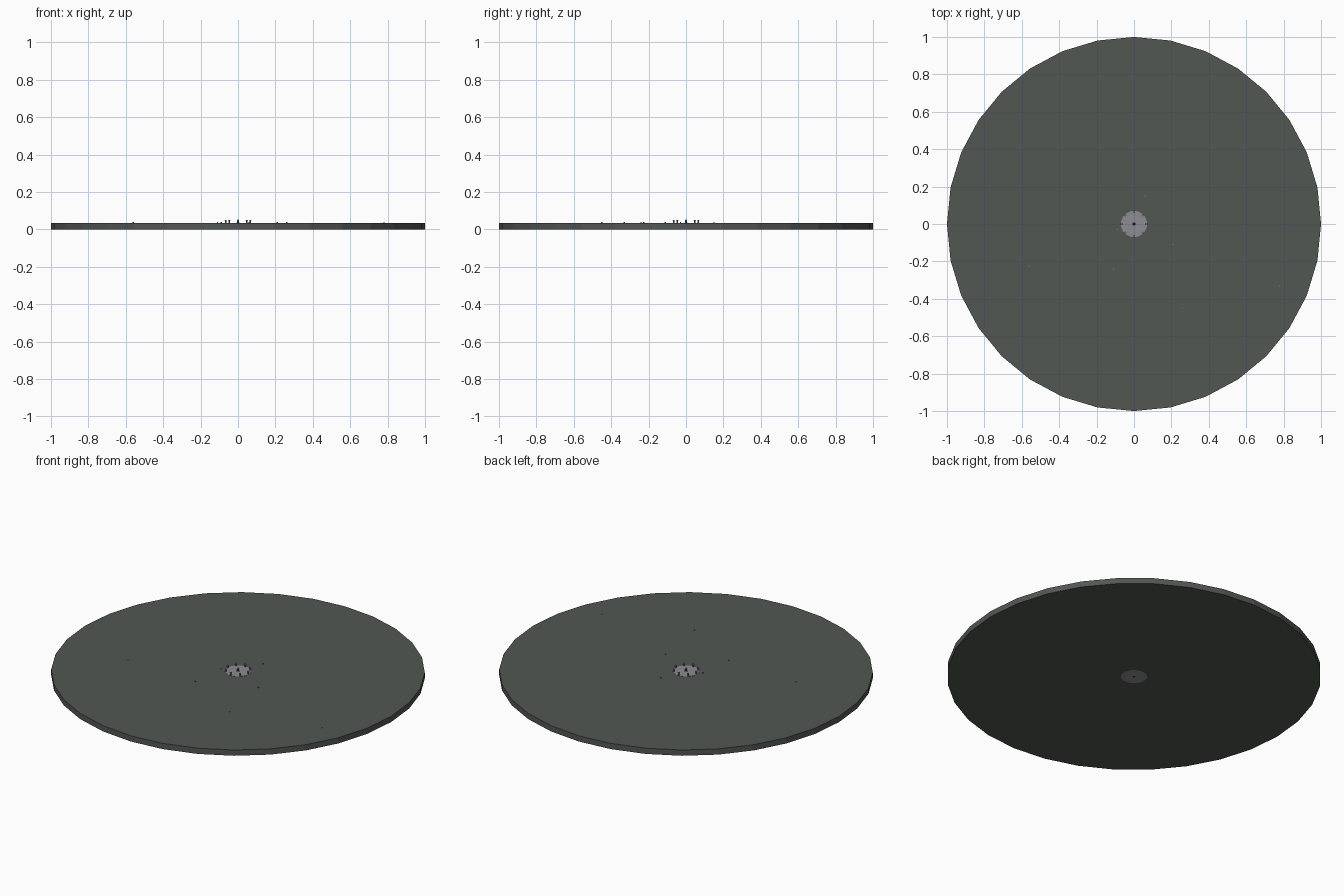
import bpy, bmesh, math
from mathutils import Matrix

if "Cube" in bpy.data.objects:
    bpy.data.objects.remove(bpy.data.objects["Cube"])

TOP = 0.034      # height of the ground slab
HUB = 0.07       # radius of the paved centre


def material(name, rgb):
    m = bpy.data.materials.new(name)
    m.diffuse_color = (*rgb, 1)
    m.use_nodes = True
    m.node_tree.nodes["Principled BSDF"].inputs["Base Color"].default_value = m.diffuse_color
    return m


ground_mat = material("dark_ground", (0.085, 0.095, 0.087))
stone_mat = material("grey_stone", (0.27, 0.27, 0.29))
pillar_mat = material("weathered_stone", (0.17, 0.17, 0.18))
dark_mat = material("dark_core", (0.04, 0.045, 0.06))
pebble_mat = material("pebble_grey", (0.2, 0.21, 0.2))


def finish(name, bm, mat):
    bmesh.ops.recalc_face_normals(bm, faces=bm.faces)
    me = bpy.data.meshes.new(name)
    bm.to_mesh(me)
    bm.free()
    ob = bpy.data.objects.new(name, me)
    me.materials.append(mat)
    bpy.context.collection.objects.link(ob)
    return ob


def ring(name, r_in, r_out, z0, z1, mat, sides=32):
    """Flat annular slab with a rectangular section."""
    bm = bmesh.new()
    loops = []
    for i in range(sides):
        a = 2 * math.pi * i / sides
        loops.append([bm.verts.new((r * math.cos(a), r * math.sin(a), z))
                      for r, z in ((r_in, z0), (r_out, z0), (r_out, z1), (r_in, z1))])
    for i in range(sides):
        p, q = loops[i], loops[(i + 1) % sides]
        for k in range(4):
            bm.faces.new((p[k], q[k], q[(k + 1) % 4], p[(k + 1) % 4]))
    return finish(name, bm, mat)


def column(name, x, y, z0, z1, r0, r1, mat, sides=8):
    bm = bmesh.new()
    bmesh.ops.create_cone(bm, cap_ends=True, segments=sides, radius1=r0, radius2=r1,
                          depth=z1 - z0, matrix=Matrix.Translation((x, y, (z0 + z1) / 2)))
    return finish(name, bm, mat)


def box(name, x, y, z, size, turn, mat):
    bm = bmesh.new()
    bmesh.ops.create_cube(bm, size=1, matrix=Matrix.Translation((x, y, z))
                          @ Matrix.Rotation(turn, 4, 'Z') @ Matrix.Diagonal((*size, 1)))
    return finish(name, bm, mat)


# ground slab and paved centre
ring("ground", HUB, 1.0, 0, TOP, ground_mat)
ring("paving", 0.009, HUB, 0, TOP + 0.001, stone_mat)
column("core", 0, 0, 0, TOP + 0.002, 0.009, 0.009, dark_mat, 12)

# central pedestal
column("pedestal", 0, 0, TOP, 0.044, 0.005, 0.004, dark_mat)
column("pedestal_cap", 0, 0, 0.044, 0.053, 0.006, 0.002, dark_mat)

# ring of standing pillars with caps
for i in range(8):
    a = math.pi * i / 4
    x, y = 0.066 * math.cos(a), 0.066 * math.sin(a)
    column(f"pillar_{i}", x, y, TOP, 0.048, 0.0045, 0.004, pillar_mat)
    box(f"pillar_cap_{i}", x, y, 0.0495, (0.010, 0.010, 0.003), a, stone_mat)

# scattered pebbles
for i, (x, y) in enumerate([(0.06, 0.15), (0.21, -0.11), (-0.56, -0.225), (-0.11, -0.24),
                            (0.26, -0.45), (0.78, -0.33), (-0.09, -0.03)]):
    box(f"pebble_{i}", x, y, TOP + 0.001, (0.006, 0.005, 0.006), i, pebble_mat)
